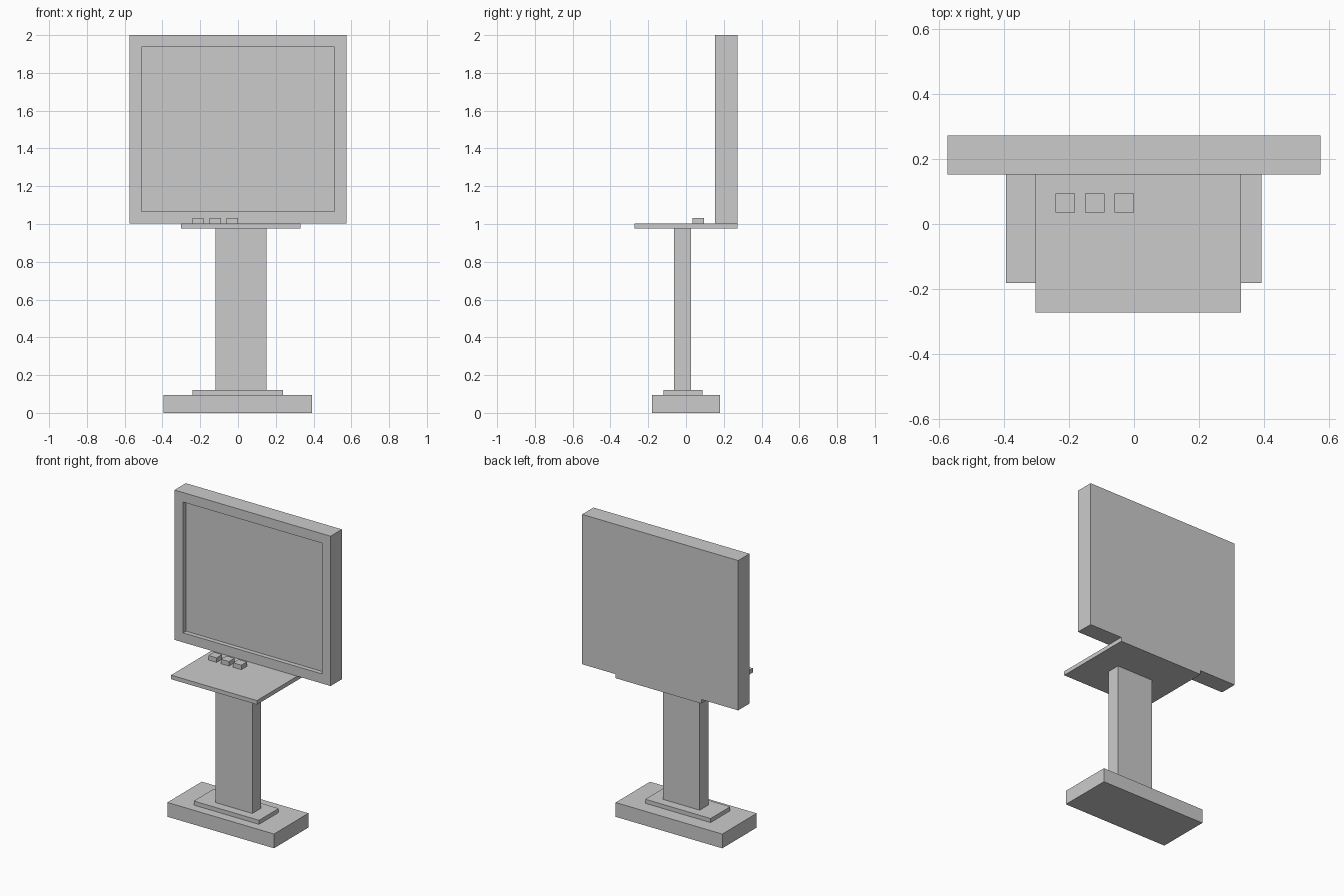
import bpy, bmesh

if "Cube" in bpy.data.objects:
    bpy.data.objects.remove(bpy.data.objects["Cube"])


def box(name, x, y, z, recess=None):
    """Box from (min, max) ranges; recess = (border, depth) sinks a panel into the front."""
    bm = bmesh.new()
    bmesh.ops.create_cube(bm, size=1)
    for v in bm.verts:
        v.co = [r[0] + (c + 0.5) * (r[1] - r[0]) for c, r in zip(v.co, (x, y, z))]
    bm.normal_update()
    if recess:
        front = min(bm.faces, key=lambda f: f.calc_center_median().y)
        bmesh.ops.inset_region(bm, faces=[front], thickness=recess[0])
        # Second inset forms the recess walls
        bmesh.ops.inset_region(bm, faces=[front], thickness=0)
        bmesh.ops.translate(bm, verts=front.verts, vec=(0, recess[1], 0))
    mesh = bpy.data.meshes.new(name)
    bm.to_mesh(mesh)
    bm.free()
    obj = bpy.data.objects.new(name, mesh)
    bpy.context.collection.objects.link(obj)
    return obj


# Foot and column
box("base", (-0.394, 0.392), (-0.181, 0.181), (0, 0.095))
box("base_plate", (-0.242, 0.239), (-0.12, 0.087), (0.095, 0.122))
box("column", (-0.12, 0.15), (-0.063, 0.027), (0.122, 0.975))

# Shelf with three buttons
box("shelf", (-0.303, 0.33), (-0.272, 0.272), (0.975, 1.002))
for i in range(3):
    x0 = -0.242 + i * 0.091
    box(f"button_{i + 1}", (x0, x0 + 0.06), (0.035, 0.094), (1.002, 1.032))

# Screen with recessed display
box("screen", (-0.575, 0.575), (0.153, 0.272), (1.002, 2.0), recess=(0.09, 0.03))
